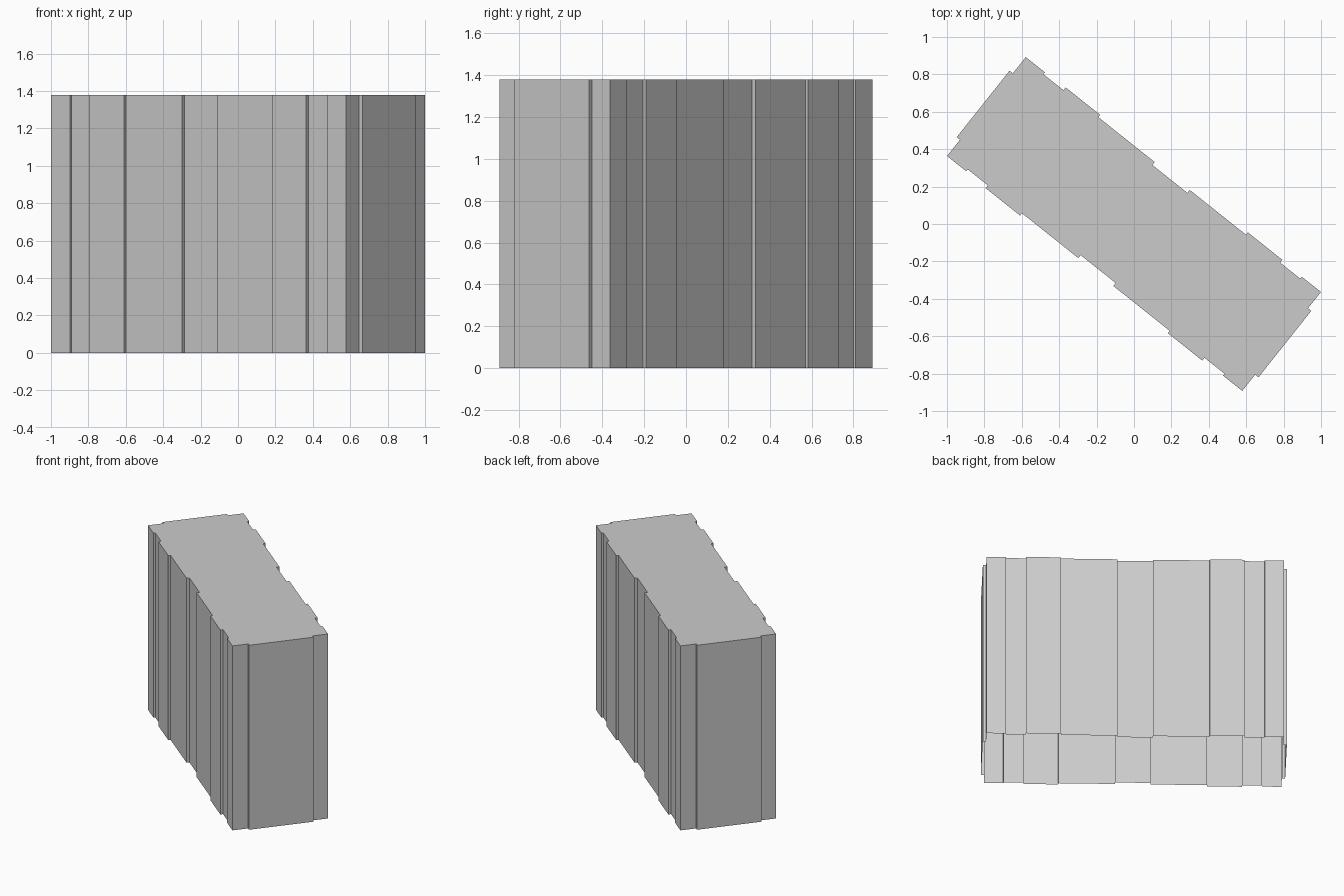
import bpy, bmesh, math

if "Cube" in bpy.data.objects:
    bpy.data.objects.remove(bpy.data.objects["Cube"])

HEIGHT = 1.38
ANGLE = math.atan2(-0.6227, 0.7825)   # direction of the long axis in plan

# Stepped facade: (start, end, distance from centre line) along half a long side
STEPS = [(0.0, 0.12, 0.308), (0.12, 0.505, 0.328), (0.505, 0.74, 0.344),
         (0.74, 0.878, 0.325), (0.878, 1.0085, 0.338)]
END_X, END_BAY_X, END_BAY_Y = 1.0085, 1.031, 0.227


def footprint():
    """Plan outline, counter-clockwise, from one quarter mirrored twice."""
    quarter = [(END_BAY_X, END_BAY_Y), (END_X, END_BAY_Y)]
    for a, b, t in reversed(STEPS):
        quarter.append((b, t))
        if a > 0:
            quarter.append((a, t))
    half = quarter + [(-x, y) for x, y in reversed(quarter)]
    return half + [(-x, -y) for x, y in half]


def rotate(p):
    c, s = math.cos(ANGLE), math.sin(ANGLE)
    return p[0] * c - p[1] * s, p[0] * s + p[1] * c


# Building shell: walls and flat roof, open underneath
bm = bmesh.new()
plan = [rotate(p) for p in footprint()]
low = [bm.verts.new((x, y, 0)) for x, y in plan]
high = [bm.verts.new((x, y, HEIGHT)) for x, y in plan]
n = len(plan)
for i in range(n):
    j = (i + 1) % n
    bm.faces.new((low[i], low[j], high[j], high[i]))
bm.faces.new(high)

mesh = bpy.data.meshes.new("building_block")
bm.to_mesh(mesh)
bm.free()
bpy.context.collection.objects.link(bpy.data.objects.new("building_block", mesh))
